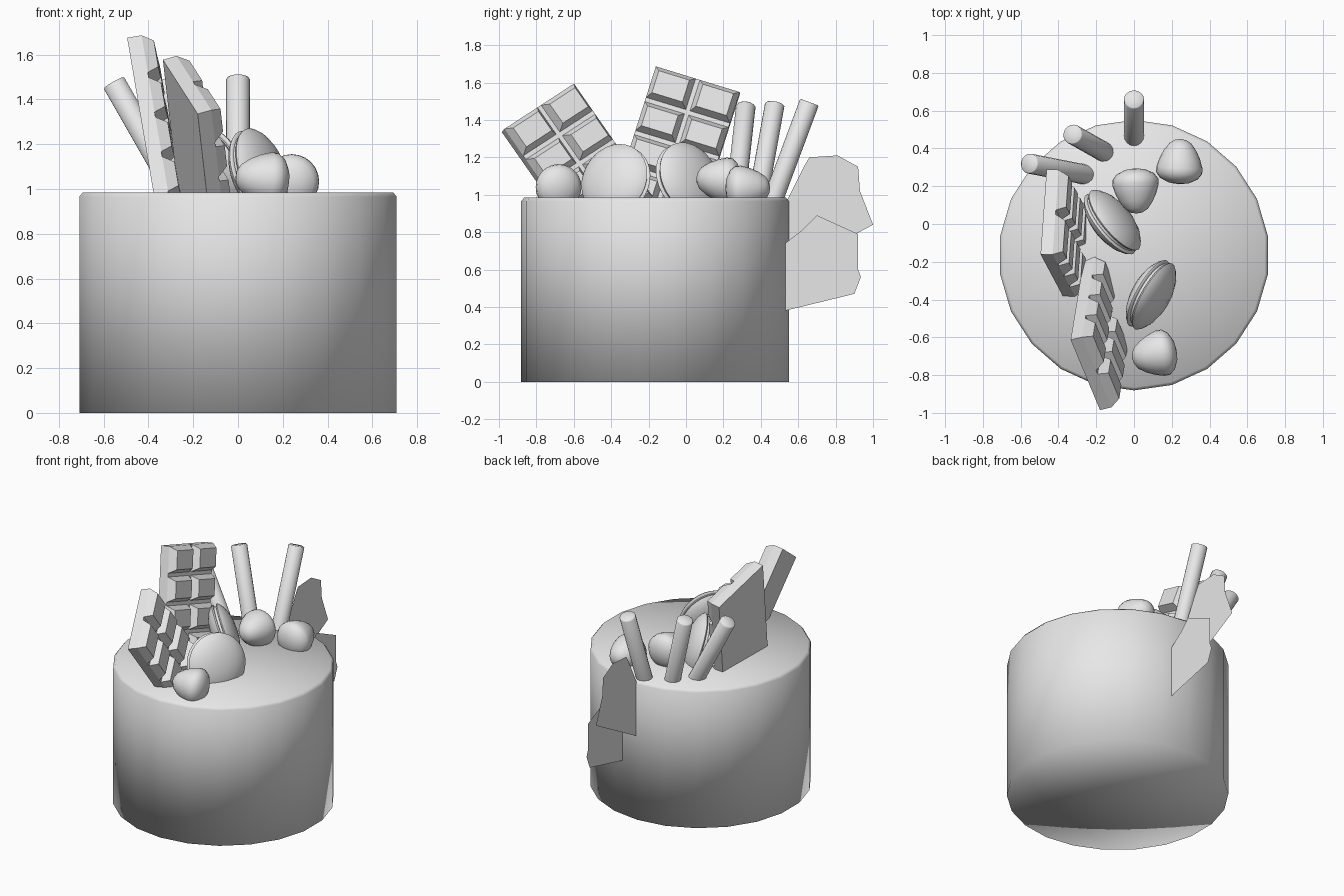
import bpy, bmesh, math
from mathutils import Vector, Matrix

if "Cube" in bpy.data.objects:
    bpy.data.objects.remove(bpy.data.objects["Cube"])

GREY = (0.8, 0.8, 0.8, 1.0)
mat = bpy.data.materials.new("light grey")
mat.use_nodes = True
mat.diffuse_color = GREY
mat.node_tree.nodes["Principled BSDF"].inputs["Base Color"].default_value = GREY


def finish(name, bm, matrix=Matrix(), smooth=None):
    bmesh.ops.recalc_face_normals(bm, faces=bm.faces)
    mesh = bpy.data.meshes.new(name)
    bm.to_mesh(mesh)
    bm.free()
    mesh.materials.append(mat)
    obj = bpy.data.objects.new(name, mesh)
    bpy.context.collection.objects.link(obj)
    obj.matrix_world = matrix
    if smooth is not None:
        bpy.ops.object.select_all(action='DESELECT')
        obj.select_set(True)
        bpy.context.view_layer.objects.active = obj
        bpy.ops.object.shade_smooth_by_angle(angle=math.radians(smooth))
    return obj


def lathe(name, profile, centre, axis=(0, 0, 1), sides=24, smooth=180):
    """Spin a (radius, height) profile and point its axis along a direction."""
    bm = bmesh.new()
    verts = [bm.verts.new((0, r, h)) for r, h in profile]
    edges = [bm.edges.new(pair) for pair in zip(verts, verts[1:])]
    bmesh.ops.spin(bm, geom=verts + edges, cent=(0, 0, 0), axis=(0, 0, 1),
                   angle=math.tau, steps=sides)
    bmesh.ops.remove_doubles(bm, verts=bm.verts, dist=0.0005)
    turn = Vector(axis).to_track_quat('Z', 'Y').to_matrix().to_4x4()
    if axis == (0, 0, 1):
        turn = Matrix()
    return finish(name, bm, Matrix.Translation(centre) @ turn, smooth)


# Cake body with a softened top rim
lathe("cake", [(0, 0), (0.716, 0), (0.716, 0.965), (0.70, 0.985), (0, 0.985)],
      (0, -0.165, 0), sides=22)

# Wafer sticks leaning outwards
for i, (base, top) in enumerate([
        ((0, 0.47, 0.985), (0, 0.66, 1.495)),
        ((-0.165, 0.385, 0.985), (-0.325, 0.475, 1.485)),
        ((-0.275, 0.265, 0.985), (-0.555, 0.32, 1.475))]):
    base, top = Vector(base), Vector(top)
    axis = (top - base).normalized()
    length = (top - base).length + 0.1
    lathe(f"wafer_stick_{i + 1}",
          [(0, 0), (0.053, 0), (0.053, length - 0.006), (0.047, length), (0, length)],
          base - axis * 0.1, axis, sides=16, smooth=50)

# Macarons: two domed shells around a recessed filling
shell = [(0, 0.085), (0.06, 0.082), (0.115, 0.071), (0.16, 0.052), (0.188, 0.032),
         (0.2, 0.018), (0.196, 0.01), (0.183, 0.008)]
macaron = shell + [(r, -h) for r, h in reversed(shell)]
lathe("front_macaron", macaron, (0.09, -0.375, 1.075), (0.82, -0.47, 0.3), sides=32, smooth=60)
lathe("back_macaron", macaron, (-0.115, 0.01, 1.085), (0.73, 0.6, 0.32), sides=32, smooth=60)

# Strawberries lying on their sides
berry = [(0, -0.12), (0.055, -0.112), (0.1, -0.09), (0.122, -0.06), (0.122, -0.03),
         (0.108, 0.015), (0.086, 0.06), (0.058, 0.098), (0.03, 0.115), (0, 0.12)]
for i, (centre, tip) in enumerate([
        ((0.108, -0.69, 1.045), (-1, -0.2, 0.1)),
        ((0.01, 0.175, 1.08), (0.05, -1, 0.1)),
        ((0.242, 0.33, 1.035), (0.05, 1, 0.05))]):
    lathe(f"strawberry_{i + 1}", berry, centre, tip)


def chocolate_bar(name, corner, across, up, width=0.47, rows=5, pitch=0.188):
    """Slab with tapered blocks; corner is the top corner of the back face."""
    up = Vector(up).normalized()
    across = Vector(across)
    across = (across - up * across.dot(up)).normalized()
    normal = across.cross(up)
    frame = Matrix((across, up, normal)).transposed().to_4x4()
    slab, total, gap, taper = 0.065, 0.115, 0.012, 0.026
    length = rows * pitch
    bm = bmesh.new()
    bmesh.ops.create_cube(bm, size=1, matrix=Matrix.Translation((width / 2, -length / 2, slab / 2))
                          @ Matrix.Diagonal((width, length, slab, 1)))
    cell = width / 2
    for col in range(2):
        for row in range(rows):
            # Blocks stay flush with the outside edges
            x0 = col * cell + (gap if col else 0)
            x1 = (col + 1) * cell - (0 if col else gap)
            y0 = -row * pitch - (gap if row else 0)
            y1 = -(row + 1) * pitch + (gap if row < rows - 1 else 0)
            low = [bm.verts.new((x, y, slab)) for x, y in
                   ((x0, y0), (x1, y0), (x1, y1), (x0, y1))]
            high = [bm.verts.new((x, y, total)) for x, y in
                    ((x0 + taper, y0 - taper), (x1 - taper, y0 - taper),
                     (x1 - taper, y1 + taper), (x0 + taper, y1 + taper))]
            bm.faces.new(low)
            bm.faces.new(high)
            for k in range(4):
                n = (k + 1) % 4
                bm.faces.new((low[k], low[n], high[n], high[k]))
    finish(name, bm, Matrix.Translation(corner) @ frame)


# Chocolate bars stuck into the top
chocolate_bar("back_chocolate_bar", (-0.495, -0.16, 1.675), (0.07, 0.95, -0.30), (-0.16, 0.30, 0.94))
chocolate_bar("front_chocolate_bar", (-0.18, -0.985, 1.335), (-0.333, 0.77, 0.54), (-0.093, -0.57, 0.816))


def sheet(name, x, outline):
    bm = bmesh.new()
    bm.faces.new([bm.verts.new((x, y, z)) for y, z in outline])
    finish(name, bm)


# Thin broken shards standing out from the back
sheet("upper_shard", 0.01, [(0.54, 0.59), (1.0, 0.84), (0.93, 1.02), (0.92, 1.15),
                            (0.81, 1.21), (0.66, 1.2), (0.63, 1.15), (0.54, 0.97)])
sheet("lower_shard", 0.13, [(0.53, 0.38), (0.9, 0.47), (0.935, 0.56), (0.92, 0.6),
                            (0.92, 0.79), (0.7, 0.89), (0.62, 0.81), (0.53, 0.74)])
